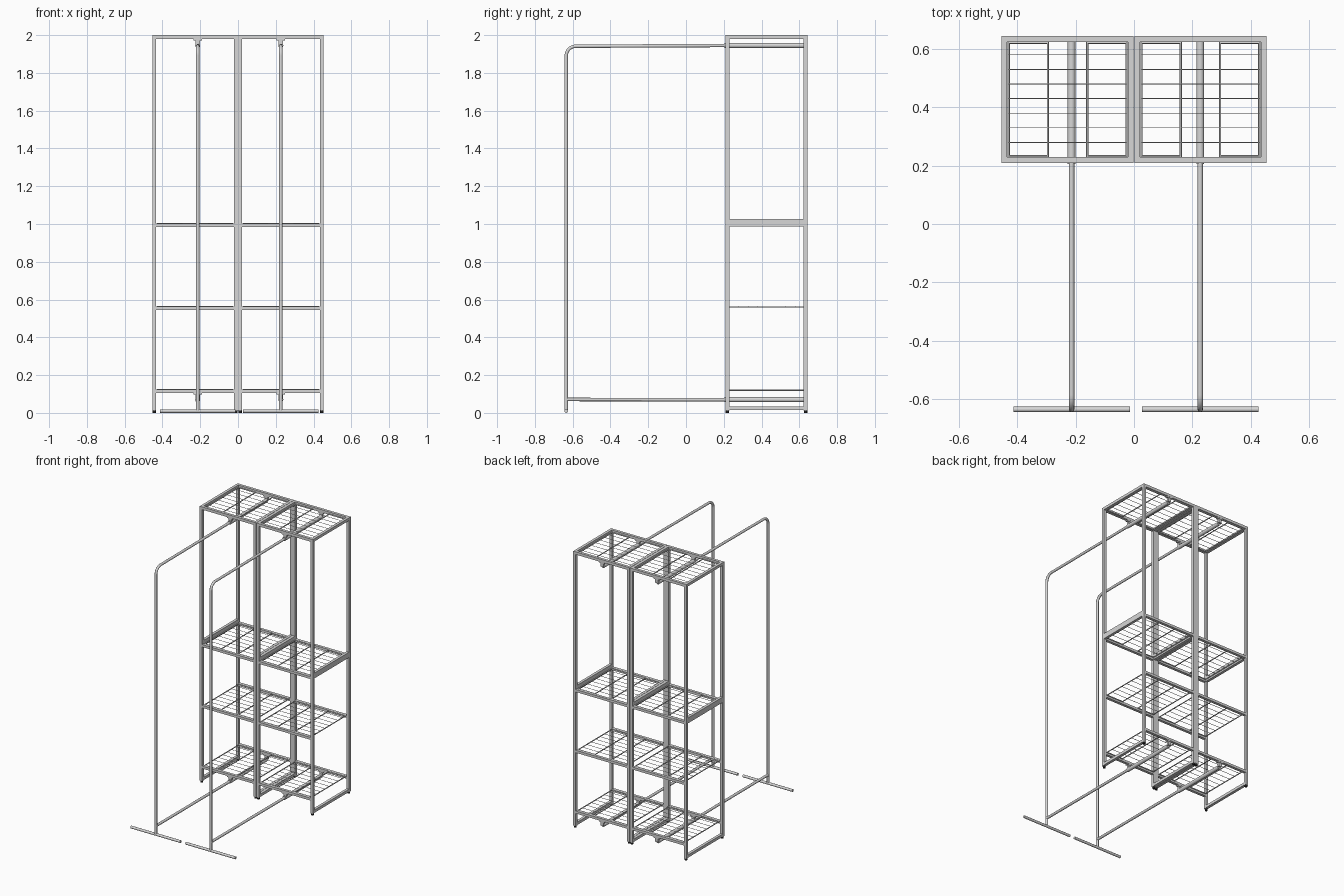
import bpy, bmesh, math
from mathutils import Matrix, Vector

if "Cube" in bpy.data.objects:
    bpy.data.objects.remove(bpy.data.objects["Cube"])


def material(name, rgb):
    m = bpy.data.materials.new(name)
    m.diffuse_color = (*rgb, 1)
    m.use_nodes = True
    m.node_tree.nodes["Principled BSDF"].inputs["Base Color"].default_value = m.diffuse_color
    return m


STEEL = material("grey steel", (0.68, 0.68, 0.68))
RUBBER = material("black rubber", (0.015, 0.015, 0.015))


def box(bm, x0, x1, y0, y1, z0, z1):
    mat = Matrix.Translation(((x0 + x1) / 2, (y0 + y1) / 2, (z0 + z1) / 2)) @ \
        Matrix.Diagonal((x1 - x0, y1 - y0, z1 - z0, 1))
    bmesh.ops.create_cube(bm, size=1, matrix=mat)


def rod(bm, a, b, r, sides=8):
    a, b = Vector(a), Vector(b)
    d = b - a
    mat = Matrix.Translation((a + b) / 2) @ d.to_track_quat('Z', 'Y').to_matrix().to_4x4()
    bmesh.ops.create_cone(bm, cap_ends=True, segments=sides, radius1=r,
                          radius2=r, depth=d.length, matrix=mat)


def finish(bm, name, mat, smooth=False):
    me = bpy.data.meshes.new(name)
    bm.to_mesh(me)
    bm.free()
    me.materials.append(mat)
    ob = bpy.data.objects.new(name, me)
    bpy.context.collection.objects.link(ob)
    if smooth:
        bpy.ops.object.select_all(action='DESELECT')
        ob.select_set(True)
        bpy.context.view_layer.objects.active = ob
        bpy.ops.object.shade_smooth_by_angle(angle=math.radians(50))
    return ob


Y0, Y1, T = 0.209, 0.643, 0.02      # frame depth range and tube size
W = 0.4525                          # width of one unit
SHELVES = [0.105, 0.545, 0.985]     # underside of each shelf rail


def build_unit(side, x, rx):
    # square tube frame
    bm = bmesh.new()
    for px in (x, x + W - T):
        for py in (Y0, Y1 - T):
            box(bm, px, px + T, py, py + T, 0.013, 1.981)
        box(bm, px, px + T, Y0 + T, Y1 - T, 0.015, 0.035)
        box(bm, px, px + T, Y0, Y1, 1.980, 2.0)
        box(bm, px, px + T, Y0 + T, Y1 - T, 0.988, 1.027)
    for py in (Y0, Y1 - T):
        box(bm, x + T, x + W - T, py, py + T, 1.980, 2.0)
        for z in SHELVES:
            box(bm, x + T, x + W - T, py, py + T, z, z + 0.018)
    finish(bm, side + "_frame", STEEL)

    # levelling feet
    bm = bmesh.new()
    for px in (x + T / 2, x + W - T / 2):
        for py in (Y0 + T / 2, Y1 - T / 2):
            rod(bm, (px, py, 0), (px, py, 0.014), 0.009, sides=12)
    finish(bm, side + "_feet", RUBBER, True)

    # wire shelves: two closed loops joined by thin cross wires
    bm = bmesh.new()
    xa, xb = x + T + 0.005, x + W - T - 0.005
    ya, yb = Y0 + T - 0.001, Y1 - T + 0.001
    for z in [s + 0.0155 for s in SHELVES] + [1.984]:
        for lx, hx in ((xa, xa + 0.134), (xb - 0.134, xb)):
            for px in (lx, hx):
                rod(bm, (px, ya, z), (px, yb, z), 0.0036)
            for py in (ya + 0.004, yb - 0.004):
                rod(bm, (lx, py, z), (hx, py, z), 0.0036)
        for i in range(7):
            py = 0.279 + 0.05 * i
            rod(bm, (xa, py, z + 0.003), (xb, py, z + 0.003), 0.0017, sides=6)
    finish(bm, side + "_wire_shelves", STEEL, True)

    # sleeves under the top and bottom shelf, with flared brackets
    bm = bmesh.new()
    for z, ztop in ((0.07, 0.107), (1.945, 1.982)):
        rod(bm, (rx, 0.205, z), (rx, 0.627, z), 0.0135, sides=16)
        for py in (Y0 + T / 2, Y1 - T / 2):
            box(bm, rx - 0.012, rx + 0.012, py - 0.007, py + 0.007, z, ztop)
            box(bm, rx - 0.023, rx + 0.023, py - 0.009, py + 0.009, ztop - 0.01, ztop)
    finish(bm, side + "_rail_sleeves", STEEL, True)

    # bent hanging rail with upright
    r = 0.05
    yu = -0.634
    pts = [(0.21, 1.945), (yu + r, 1.941)]
    for i in range(1, 9):
        a = math.pi / 2 * (1 + i / 8)
        pts.append((yu + r + r * math.cos(a), 1.941 - r + r * math.sin(a)))
    pts.append((yu, 0.012))
    cu = bpy.data.curves.new(side + "_hanging_rail", 'CURVE')
    cu.dimensions = '3D'
    cu.bevel_depth = 0.0093
    cu.bevel_resolution = 3
    cu.use_fill_caps = True
    sp = cu.splines.new('POLY')
    sp.points.add(len(pts) - 1)
    for p, (y, z) in zip(sp.points, pts):
        p.co = (rx, y, z, 1)
        p.radius = 1
    sp.use_smooth = True
    cu.materials.append(STEEL)
    ob = bpy.data.objects.new(side + "_hanging_rail", cu)
    bpy.context.collection.objects.link(ob)

    # lower strut and floor bar
    bm = bmesh.new()
    rod(bm, (rx, yu, 0.071), (rx, 0.21, 0.07), 0.0093, sides=16)
    rod(bm, (rx - 0.199, yu, 0.0095), (rx + 0.199, yu, 0.0095), 0.0093, sides=16)
    finish(bm, side + "_floor_bar_and_strut", STEEL, True)


build_unit("left", -0.4535, -0.2135)
build_unit("right", 0.001, 0.2265)
